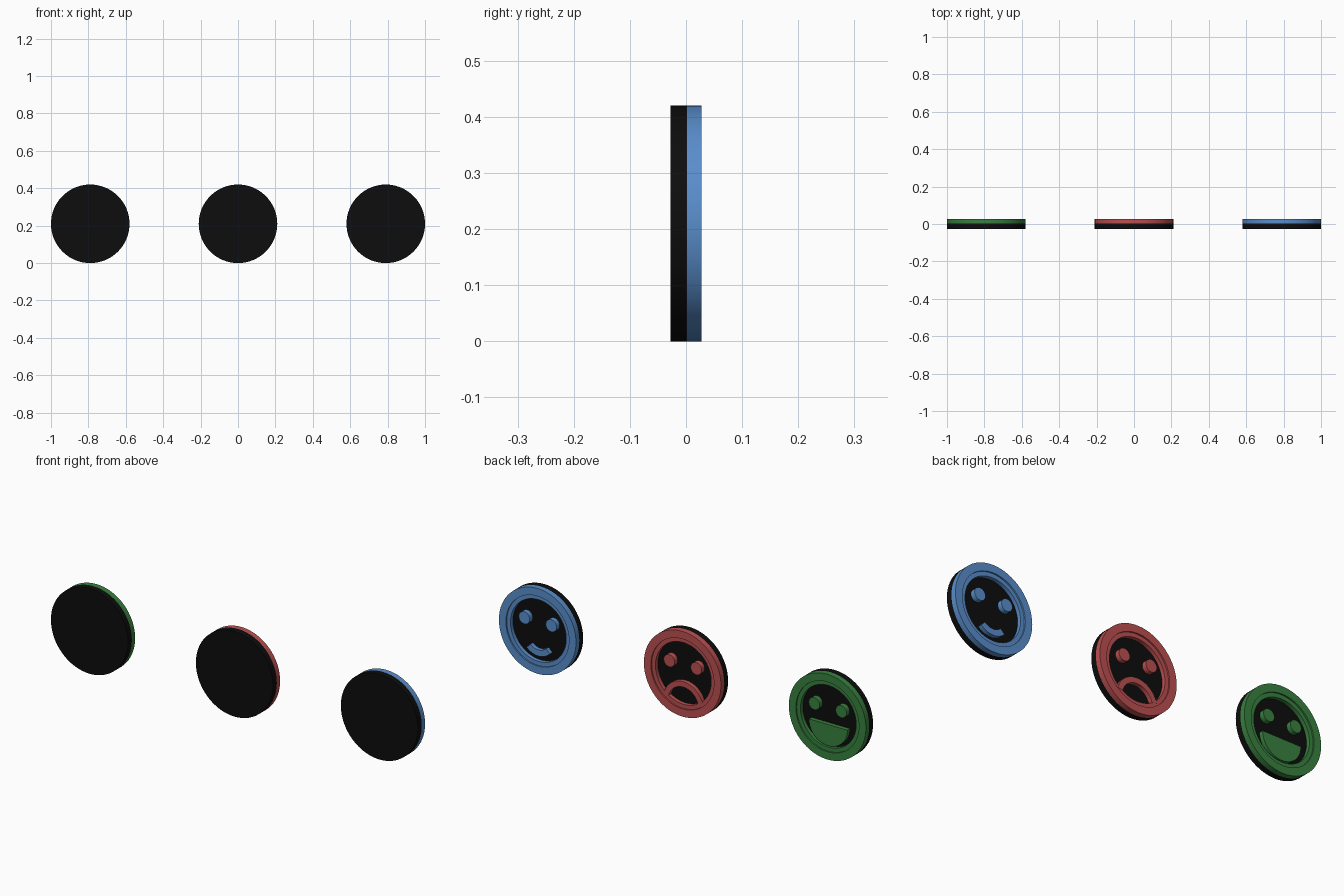
import bpy, bmesh, math

if "Cube" in bpy.data.objects:
    bpy.data.objects.remove(bpy.data.objects["Cube"])

R, CZ = 0.21, 0.21           # badge radius and centre height
BACK, SEAM, FRONT = -0.028, 0.002, 0.028


def material(name, rgb):
    m = bpy.data.materials.new(name)
    m.diffuse_color = (*rgb, 1)
    m.use_nodes = True
    m.node_tree.nodes["Principled BSDF"].inputs["Base Color"].default_value = m.diffuse_color
    return m


def finish(bm, name, mat, cx, cz=CZ):
    bmesh.ops.recalc_face_normals(bm, faces=bm.faces)
    me = bpy.data.meshes.new(name)
    bm.to_mesh(me)
    bm.free()
    ob = bpy.data.objects.new(name, me)
    bpy.context.collection.objects.link(ob)
    ob.location = (cx, 0, cz)
    me.materials.append(mat)
    bpy.ops.object.select_all(action='DESELECT')
    ob.select_set(True)
    bpy.context.view_layer.objects.active = ob
    bpy.ops.object.shade_smooth_by_angle(angle=math.radians(35))
    return ob


def arc(r, a0, a1, n, cz=0.0):
    """Points on an arc in the x-z plane, angles in degrees."""
    return [(r * math.cos(math.radians(a0 + (a1 - a0) * i / n)),
             cz + r * math.sin(math.radians(a0 + (a1 - a0) * i / n)))
            for i in range(n + 1)]


def prism(name, outline, y0, y1, mat, cx, cz=CZ):
    """Extrude an x-z outline along y."""
    bm = bmesh.new()
    face = bm.faces.new([bm.verts.new((x, y0, z)) for x, z in outline])
    ext = bmesh.ops.extrude_face_region(bm, geom=[face])['geom']
    bmesh.ops.translate(bm, vec=(0, y1 - y0, 0),
                        verts=[v for v in ext if isinstance(v, bmesh.types.BMVert)])
    return finish(bm, name, mat, cx, cz)


def disc(name, r, y0, y1, mat, cx, cz=CZ, n=64):
    return prism(name, arc(r, 0, 360, n)[:-1], y0, y1, mat, cx, cz)


def lathe_ring(name, profile, mat, cx, n=64):
    """Revolve a closed (radius, y) profile around the y axis."""
    bm = bmesh.new()
    loops = []
    for i in range(n):
        a = 2 * math.pi * i / n
        loops.append([bm.verts.new((r * math.cos(a), y, r * math.sin(a))) for r, y in profile])
    k = len(profile)
    for i in range(n):
        p, q = loops[i], loops[(i + 1) % n]
        for j in range(k):
            bm.faces.new((p[j], p[(j + 1) % k], q[(j + 1) % k], q[j]))
    return finish(bm, name, mat, cx)


def band(r0, r1, a0, a1, cz):
    """Outline of a curved strip between two radii."""
    return arc(r1, a0, a1, 24, cz) + arc(r0, a1, a0, 24, cz)


black = material("black", (0.004, 0.004, 0.004))
green = material("green", (0.04, 0.22, 0.05))
red = material("red", (0.5, 0.08, 0.08))
blue = material("blue", (0.1, 0.27, 0.6))

# Mouth outlines: open grin, frown, small smile
mouths = {
    "grin": arc(0.105, 180, 360, 32, -0.04),
    "frown": band(0.082, 0.109, 14, 166, -0.149),
    "smile": band(0.06, 0.09, 225, 315, -0.035),
}
# Stepped rim section: outer flange and slightly lower inner lip
rim = [(R, SEAM), (R, FRONT), (0.172, FRONT), (0.172, 0.021), (0.152, 0.021), (0.152, SEAM)]

for label, cx, mat in (("grin", -0.79, green), ("frown", 0.0, red), ("smile", 0.79, blue)):
    # Dark backing plate
    disc(label + "_back_plate", R, BACK, SEAM, black, cx)
    # Coloured rim
    lathe_ring(label + "_rim", rim, mat, cx)
    # Eyes
    for side, s in (("left", -1), ("right", 1)):
        disc(f"{label}_{side}_eye", 0.03, SEAM, 0.026, mat, cx + s * 0.0735, CZ + 0.045, 32)
    # Mouth
    prism(label + "_mouth", mouths[label], SEAM, 0.022, mat, cx)
